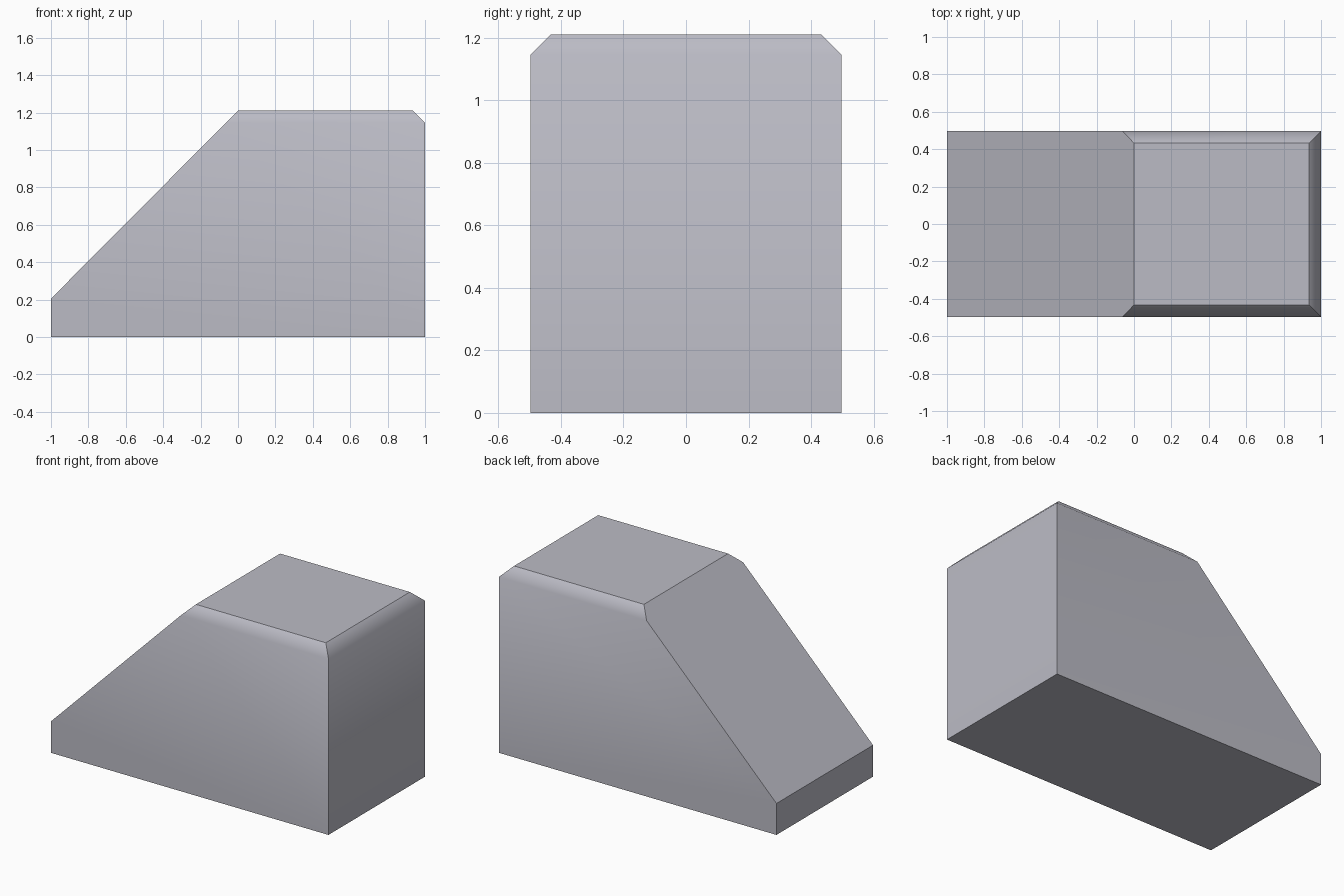
import bpy, bmesh

if "Cube" in bpy.data.objects:
    bpy.data.objects.remove(bpy.data.objects["Cube"])

W, TOP, LIP, CHAMFER = 0.497, 1.21, 0.205, 0.064

plastic = bpy.data.materials.new("light grey")
plastic.diffuse_color = (0.50, 0.50, 0.56, 1)
plastic.use_nodes = True
plastic.node_tree.nodes["Principled BSDF"].inputs["Base Color"].default_value = plastic.diffuse_color

# Sloped block: side profile extruded across the width
bm = bmesh.new()
profile = [(-1, 0), (1, 0), (1, TOP), (0, TOP), (-1, LIP)]
side = bm.faces.new([bm.verts.new((x, -W, z)) for x, z in profile])
ext = bmesh.ops.extrude_face_region(bm, geom=[side])
new_verts = [g for g in ext["geom"] if isinstance(g, bmesh.types.BMVert)]
bmesh.ops.translate(bm, verts=new_verts, vec=(0, 2 * W, 0))
if not any(len(e.link_faces) != 2 for e in bm.edges) is True:
    bmesh.ops.recalc_face_normals(bm, faces=bm.faces)

# Chamfer the three top edges, leaving the edge above the slope crisp
rim = [e for e in bm.edges
       if all(abs(v.co.z - TOP) < 1e-4 for v in e.verts)
       and sum(v.co.x for v in e.verts) > 0.1]
bmesh.ops.bevel(bm, geom=rim, offset=CHAMFER, offset_type='OFFSET',
                segments=1, profile=0.5, affect='EDGES')
bmesh.ops.recalc_face_normals(bm, faces=bm.faces)
bm.normal_update()


# Shade smoothly only where a chamfer rolls into its wall
def is_wall(f):
    return abs(f.normal.z) < 0.01


def is_chamfer(f):
    return 0.3 < f.normal.z < 0.95 and f.normal.x > -0.3


for f in bm.faces:
    f.smooth = True
for e in bm.edges:
    a, b = e.link_faces
    soft = (is_wall(a) and is_chamfer(b)) or (is_wall(b) and is_chamfer(a))
    e.smooth = soft and a.normal.dot(b.normal) > 0.6

mesh = bpy.data.meshes.new("sloped_block")
bm.to_mesh(mesh)
bm.free()
mesh.materials.append(plastic)
block = bpy.data.objects.new("sloped_block", mesh)
bpy.context.collection.objects.link(block)
